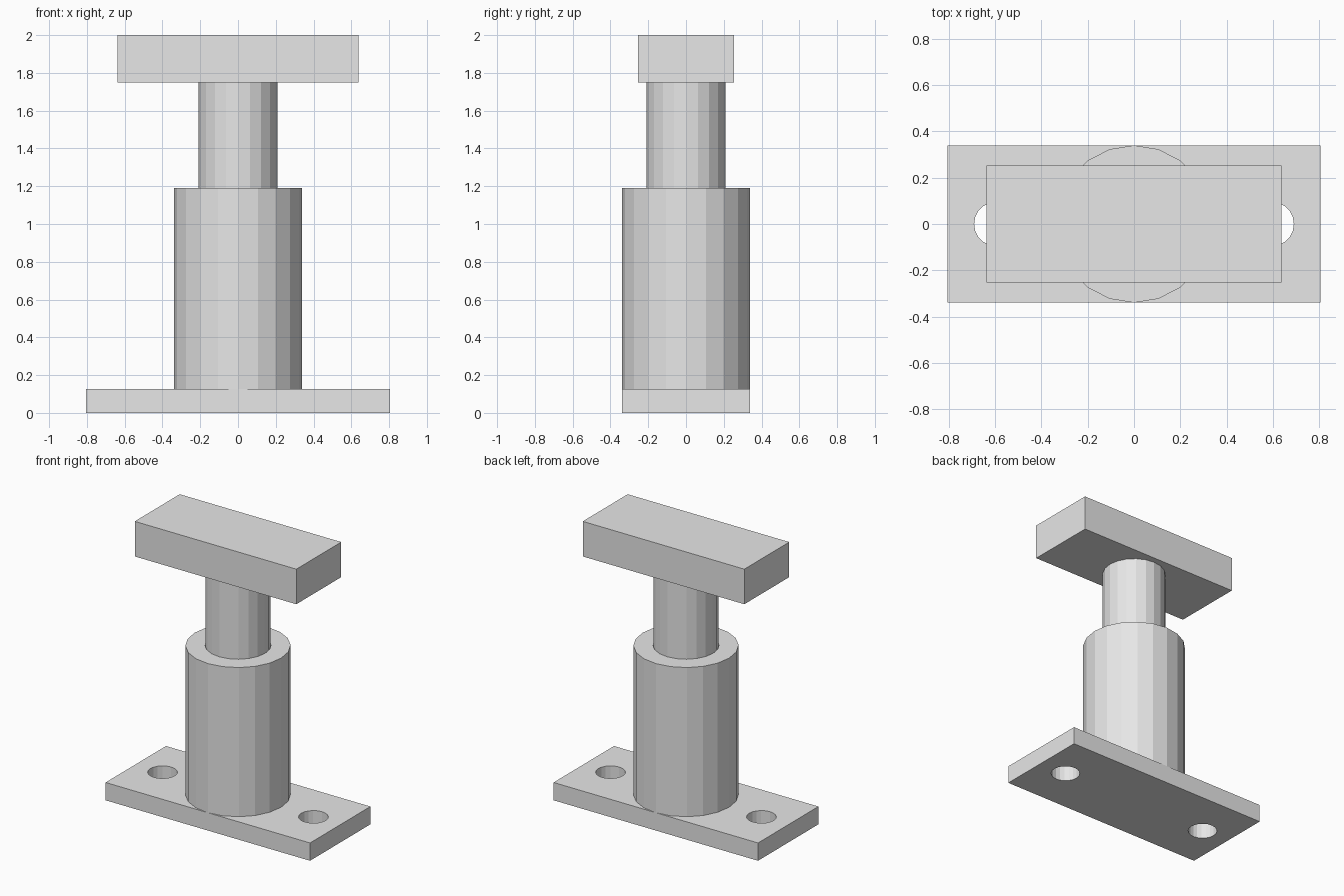
import bpy
import bmesh
from mathutils import Matrix

cube = bpy.data.objects.get("Cube")
if cube:
    bpy.data.objects.remove(cube, do_unlink=True)

SIDES = 20
BASE_TOP = 0.127
SLEEVE_TOP = 1.19
HEAD_BOTTOM = 1.75

metal = bpy.data.materials.new("plain grey")
metal.use_nodes = True
grey = (0.8, 0.8, 0.8, 1)
metal.diffuse_color = grey
metal.node_tree.nodes["Principled BSDF"].inputs["Base Color"].default_value = grey


def finish(name, bm):
    bmesh.ops.recalc_face_normals(bm, faces=bm.faces)
    mesh = bpy.data.meshes.new(name)
    bm.to_mesh(mesh)
    bm.free()
    mesh.materials.append(metal)
    obj = bpy.data.objects.new(name, mesh)
    bpy.context.collection.objects.link(obj)
    return obj


def box(name, width, depth, bottom, top):
    bm = bmesh.new()
    place = Matrix.Translation((0, 0, (bottom + top) / 2))
    size = Matrix.Diagonal((width, depth, top - bottom, 1))
    bmesh.ops.create_cube(bm, size=1, matrix=place @ size)
    return finish(name, bm)


def cylinder(name, radius, bottom, top, x=0):
    bm = bmesh.new()
    bmesh.ops.create_cone(
        bm, cap_ends=True, segments=SIDES, radius1=radius, radius2=radius,
        depth=top - bottom, matrix=Matrix.Translation((x, 0, (bottom + top) / 2)))
    return finish(name, bm)


def drill(target, cutter):
    mod = target.modifiers.new("hole", 'BOOLEAN')
    mod.operation = 'DIFFERENCE'
    mod.solver = 'EXACT'
    mod.object = cutter
    cutter.hide_render = True
    cutter.hide_set(True)


# Mounting plate with two bolt holes
base = box("base_plate", 1.612, 0.68, 0, BASE_TOP)
for side, x in (("left", 0.595), ("right", -0.595)):
    drill(base, cylinder(f"{side}_hole_cutter", 0.096, -0.1, 0.3, x))

# Sleeve with a close-fitting bore for the rod
sleeve = cylinder("sleeve", 0.34, BASE_TOP, SLEEVE_TOP)
drill(sleeve, cylinder("bore_cutter", 0.213, 0.3, 1.3))

# Sliding rod and the head block on top
cylinder("rod", 0.209, 0.3, HEAD_BOTTOM)
box("head_block", 1.274, 0.506, HEAD_BOTTOM, 2)
